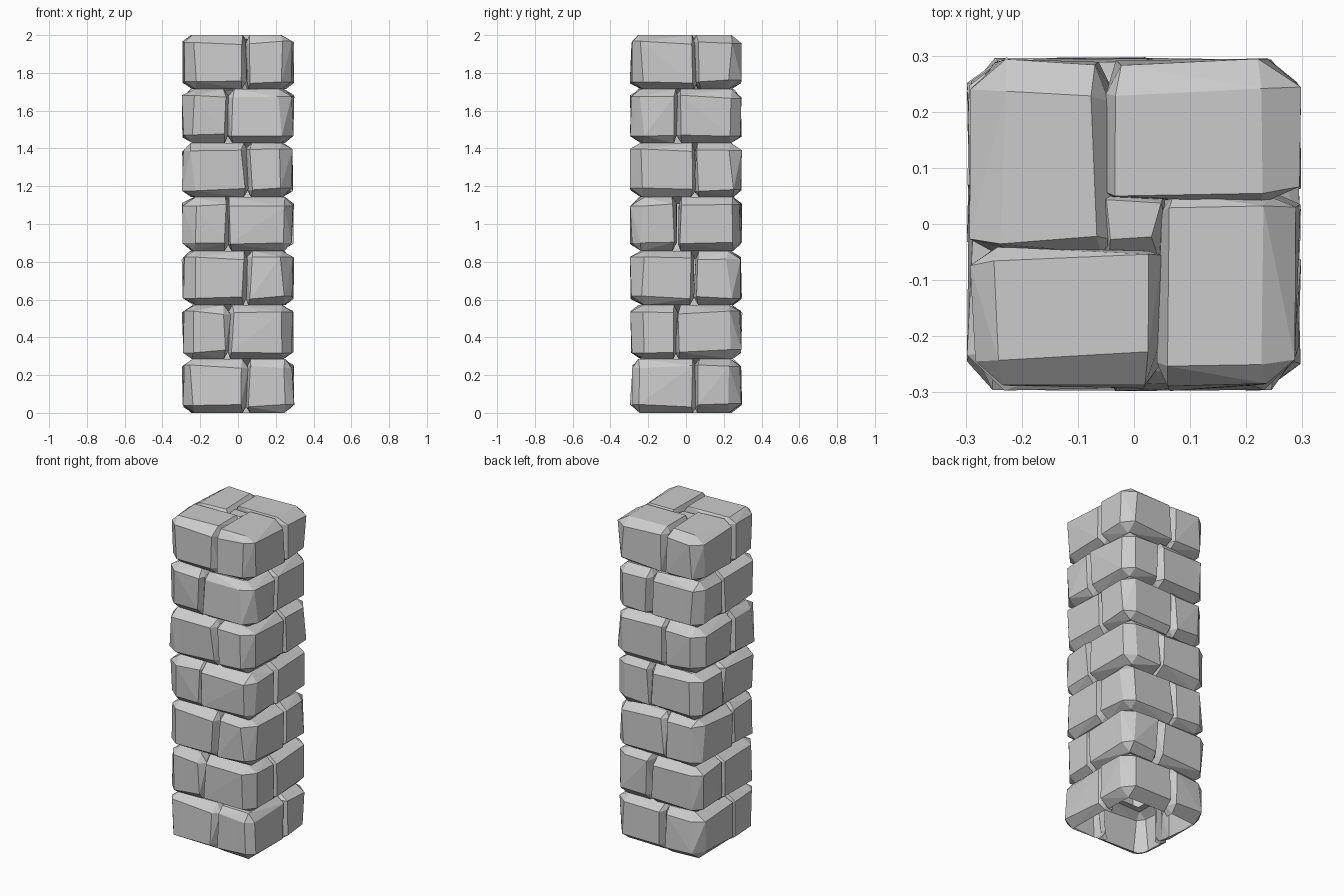
import bpy, bmesh, random
from itertools import product
from mathutils import Vector

cube = bpy.data.objects.get("Cube")
if cube:
    bpy.data.objects.remove(cube, do_unlink=True)

random.seed(11)
COURSES = 7
STEP = 2 / COURSES
HALF = 0.29
JOINT = 0.05

stone = bpy.data.materials.new("grey stone")
stone.use_nodes = True
GREY = (0.6, 0.6, 0.6, 1)
stone.diffuse_color = GREY
stone.node_tree.nodes["Principled BSDF"].inputs["Base Color"].default_value = GREY


def jitter(amount):
    return random.uniform(-amount, amount)


def chamfer(value):
    """Wide chamfers on weathered outer sides, narrow ones at the joints."""
    return random.uniform(0.04, 0.07) if abs(value) > 0.2 else random.uniform(0.012, 0.03)


def rough_block(low, high):
    """Chamfered, slightly irregular box as a convex hull."""
    bm = bmesh.new()
    for side in product((0, 1), repeat=3):
        corner = [(low, high)[s][i] for i, s in enumerate(side)]
        inset = [chamfer(corner[0]), chamfer(corner[1]), random.uniform(0.03, 0.05)]
        for axis in range(3):
            p = Vector()
            for i in range(3):
                inward = 1 - 2 * side[i]
                p[i] = corner[i] + (0 if i == axis else inward * inset[i])
                if i < 2:
                    p[i] += jitter(0.008)
            bm.verts.new(p)
    hull = bmesh.ops.convex_hull(bm, input=bm.verts[:])
    loose = {e for e in hull["geom_interior"] + hull["geom_unused"]
             if isinstance(e, bmesh.types.BMVert)}
    bmesh.ops.delete(bm, geom=list(loose), context='VERTS')
    bmesh.ops.dissolve_limit(bm, angle_limit=0.06, verts=bm.verts[:], edges=bm.edges[:])
    bmesh.ops.recalc_face_normals(bm, faces=bm.faces[:])
    return bm


def hollow(bm, reach):
    """Remove the core so each course is a shell around an empty middle."""
    for axis, sign in product((0, 1), (-1, 1)):
        normal = Vector((0, 0, 0))
        normal[axis] = sign
        bmesh.ops.bisect_plane(bm, geom=bm.verts[:] + bm.edges[:] + bm.faces[:],
                               plane_co=normal * reach, plane_no=normal)
    core = [f for f in bm.faces
            if max(abs(c) for c in f.calc_center_median().xy) < reach - 0.001]
    bmesh.ops.delete(bm, geom=core, context='FACES')


def finish(bm, name):
    mesh = bpy.data.meshes.new(name)
    bm.to_mesh(mesh)
    bm.free()
    mesh.materials.append(stone)
    bpy.context.collection.objects.link(bpy.data.objects.new(name, mesh))


# Courses of four stones in a pinwheel, mirrored on every other course
for course in range(COURSES):
    mirror = -1 if course % 2 else 1
    bottom, top = course * STEP, (course + 1) * STEP
    for quarter in range(4):
        a = Vector((-HALF, -HALF))
        b = Vector((JOINT + jitter(0.008), -JOINT + 0.006))
        for _ in range(quarter):
            a, b = Vector((-a.y, a.x)), Vector((-b.y, b.x))
        a.x *= mirror
        b.x *= mirror
        low = (min(a.x, b.x), min(a.y, b.y), bottom)
        high = (max(a.x, b.x), max(a.y, b.y), top)
        bm = rough_block(low, high)
        if course < COURSES - 1:
            hollow(bm, 0.2)
        if course in (0, COURSES - 1):
            under = [f for f in bm.faces if f.normal.z < -0.95]
            bmesh.ops.delete(bm, geom=under, context='FACES')
        finish(bm, f"course_{course + 1}_stone_{quarter + 1}")

# Small stone filling the middle of the top course
finish(rough_block((-0.06, -0.055, 2 - STEP), (0.06, 0.06, 1.98)), "top_centre_stone")
